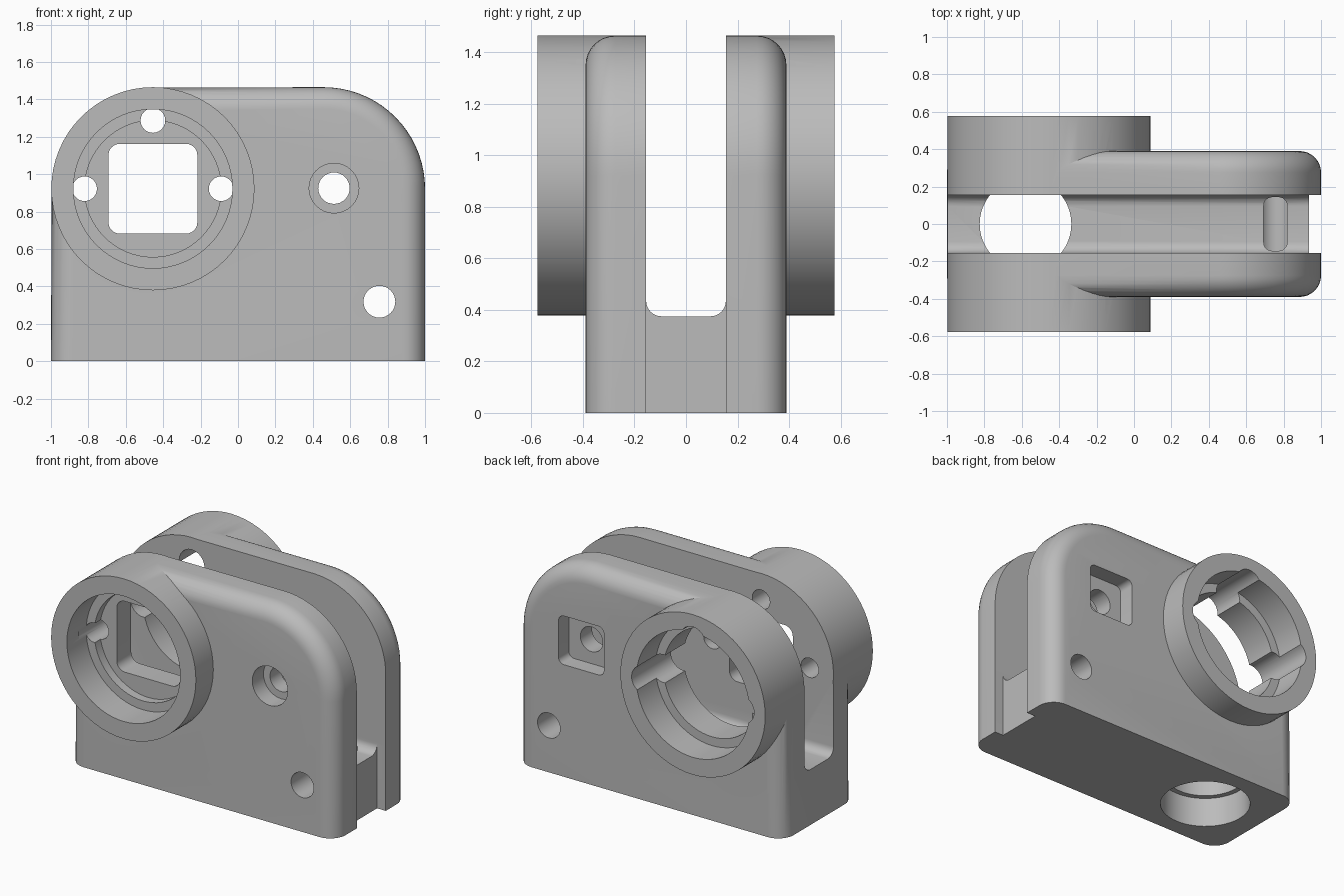
import bpy, bmesh
from math import sin, cos, pi, radians
from mathutils import Matrix, Vector

cube = bpy.data.objects.get("Cube")
if cube:
    bpy.data.objects.remove(cube, do_unlink=True)

grey = bpy.data.materials.new("plain grey")
GREY = (0.5, 0.5, 0.5, 1)
grey.diffuse_color = GREY
grey.use_nodes = True
grey.node_tree.nodes["Principled BSDF"].inputs["Base Color"].default_value = GREY

BX, BZ, BR = -0.455, 0.922, 0.543      # boss axis and radius
TOP, SLOT, HALF, END = BZ + BR, 0.155, 0.39, 0.577


def arc(cx, cz, r, a0, a1, n):
    angles = [radians(a0 + (a1 - a0) * i / n) for i in range(n + 1)]
    return [(cx + r * cos(a), cz + r * sin(a)) for a in angles]


def rounded_rect(cx, cz, w, h, r):
    pts = []
    for i, (sx, sz) in enumerate([(1, 1), (-1, 1), (-1, -1), (1, -1)]):
        pts += arc(cx + sx * (w / 2 - r), cz + sz * (h / 2 - r), r, 90 * i, 90 * i + 90, 6)
    return pts


def prism(name, pts, lo, hi, axis="y", round_over=0):
    """Extrude a closed 2D profile from lo to hi along an axis."""
    place = {"x": lambda a, b, t: (t, a, b),
             "y": lambda a, b, t: (a, t, b),
             "z": lambda a, b, t: (a, b, t)}[axis]
    bm = bmesh.new()
    rings = [[bm.verts.new(place(a, b, t)) for a, b in pts] for t in (lo, hi)]
    n = len(pts)
    bm.faces.new(rings[0])
    bm.faces.new(rings[1][::-1])
    for i in range(n):
        j = (i + 1) % n
        bm.faces.new((rings[0][i], rings[1][i], rings[1][j], rings[0][j]))
    bmesh.ops.recalc_face_normals(bm, faces=bm.faces)
    if round_over:
        # round the outline of both side faces, leaving the base sharp
        edges = [e for e in bm.edges
                 if abs(e.verts[0].co.y - e.verts[1].co.y) < 1e-5
                 and max(v.co.z for v in e.verts) > 1e-4]
        bmesh.ops.bevel(bm, geom=edges, offset=round_over, segments=8,
                        profile=0.5, affect="EDGES", clamp_overlap=True)
    mesh = bpy.data.meshes.new(name)
    bm.to_mesh(mesh)
    bm.free()
    obj = bpy.data.objects.new(name, mesh)
    mesh.materials.append(grey)
    bpy.context.collection.objects.link(obj)
    return obj


def disc(name, cx, cz, r, lo, hi, axis="y", n=48):
    return prism(name, arc(cx, cz, r, 0, 360, n)[:-1], lo, hi, axis)


def combine(target, tool, operation="DIFFERENCE"):
    mod = target.modifiers.new(tool.name, "BOOLEAN")
    mod.operation, mod.object, mod.solver = operation, tool, "EXACT"
    bpy.context.view_layer.objects.active = target
    bpy.ops.object.modifier_apply(modifier=mod.name)
    bpy.data.objects.remove(tool, do_unlink=True)


# Main housing: flat base, two large top corners, softened sides
outline = [(-1, 0), (1, 0)]
outline += arc(0.457, BZ, BR, 0, 90, 18)
outline += arc(BX, BZ, BR - 0.002, 90, 180, 18)
housing = prism("housing", outline, -HALF, HALF, round_over=0.115)

# Round bosses on both sides
for side in (-1, 1):
    lo, hi = sorted((side * 0.1, side * END))
    combine(housing, disc("boss", BX, BZ, BR, lo, hi, n=64), "UNION")

# Central slot with rounded floor corners, and a shallow end recess
r = 0.06
slot = [(-SLOT, 2), *arc(-SLOT + r, 0.375 + r, r, 180, 270, 6),
        *arc(SLOT - r, 0.375 + r, r, 270, 360, 6), (SLOT, 2)]
combine(housing, prism("slot", slot, -1.5, 1.5, "x"))
recess = [(-SLOT, -0.1), (SLOT, -0.1), (SLOT, 0.45), (-SLOT, 0.45)]
combine(housing, prism("end_recess", recess, 0.935, 1.2, "x"))

# Front boss: stepped bore, square window and three pin holes
combine(housing, disc("front_bore", BX, BZ, 0.425, -0.7, -0.37, n=64))
combine(housing, disc("front_step", BX, BZ, 0.365, -0.5, -0.31, n=64))
combine(housing, prism("window", rounded_rect(BX, BZ, 0.475, 0.48, 0.06), -0.4, -0.05))
# Back boss: stepped bore open to the slot
combine(housing, disc("back_bore", BX, BZ, 0.425, 0.37, 0.7, n=64))
combine(housing, disc("back_step", BX, BZ, 0.365, 0.05, 0.5, n=64))
# Pin holes in front, matching grooves behind
for k in range(3):
    px, pz = BX + 0.365 * cos(k * pi / 2), BZ + 0.365 * sin(k * pi / 2)
    combine(housing, disc("pin_hole", px, pz, 0.066, -0.45, -0.05, n=24))
    combine(housing, disc("groove", px, pz, 0.095, 0.05, 0.7, n=24))

# Clamp screw: through hole, front counterbore, square nut pocket behind
combine(housing, disc("screw_hole", 0.513, 0.925, 0.084, -0.6, 0.6, n=32))
combine(housing, disc("screw_head", 0.513, 0.925, 0.133, -0.6, -0.27, n=32))
combine(housing, prism("nut_pocket", rounded_rect(0.513, 0.925, 0.34, 0.33, 0.04), 0.28, 0.6))

# Cross hole that just breaks through the slot floor
combine(housing, disc("cross_hole", 0.756, 0.318, 0.085, -0.6, 0.6, n=32))

# Stepped hole in the base
combine(housing, disc("base_hole", -0.58, 0, 0.245, -0.1, 0.5, "z"))
combine(housing, disc("base_counterbore", -0.58, 0, 0.28, -0.1, 0.2, "z"))

# Smooth shading with crisp edges
bpy.ops.object.select_all(action="DESELECT")
housing.select_set(True)
bpy.context.view_layer.objects.active = housing
bpy.ops.object.shade_smooth_by_angle(angle=radians(30))
